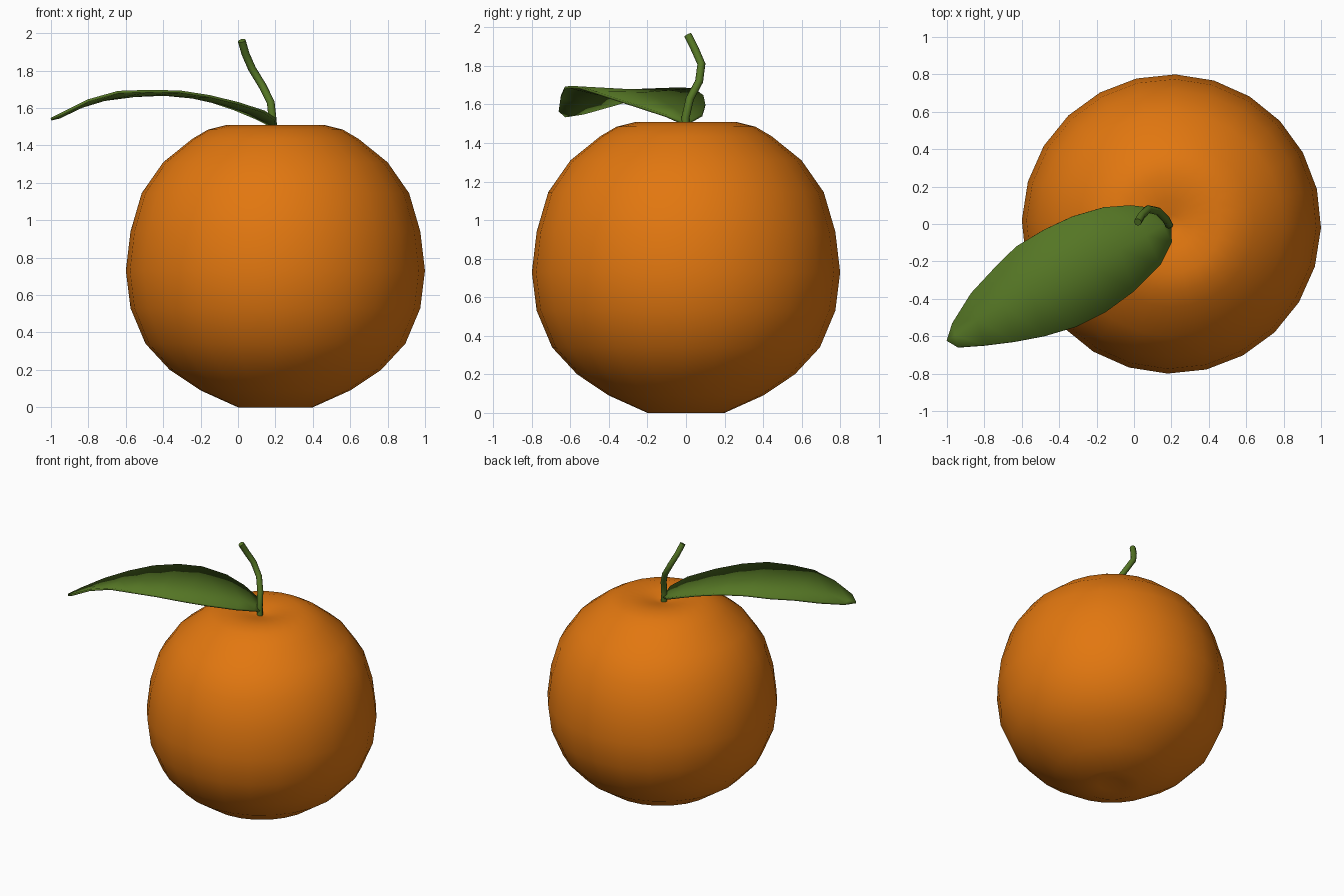
import bpy, bmesh, math
from mathutils import Vector

if "Cube" in bpy.data.objects:
    bpy.data.objects.remove(bpy.data.objects["Cube"])


def material(name, rgb):
    m = bpy.data.materials.new(name)
    m.diffuse_color = (*rgb, 1)
    m.use_nodes = True
    m.node_tree.nodes["Principled BSDF"].inputs["Base Color"].default_value = m.diffuse_color
    return m


ORANGE = material("orange peel", (0.76, 0.185, 0.005))
GREEN = material("leaf green", (0.09, 0.18, 0.018))


def finish(name, bm, mat, angle=60):
    bmesh.ops.recalc_face_normals(bm, faces=bm.faces)
    me = bpy.data.meshes.new(name)
    bm.to_mesh(me)
    bm.free()
    ob = bpy.data.objects.new(name, me)
    bpy.context.collection.objects.link(ob)
    me.materials.append(mat)
    bpy.ops.object.select_all(action='DESELECT')
    ob.select_set(True)
    bpy.context.view_layer.objects.active = ob
    bpy.ops.object.shade_smooth_by_angle(angle=math.radians(angle))
    return ob


def bridge(bm, rings):
    for a, b in zip(rings, rings[1:]):
        n = len(a)
        for i in range(n):
            bm.faces.new((a[i], a[(i + 1) % n], b[(i + 1) % n], b[i]))


def fan(bm, ring, tip):
    v = bm.verts.new(tip)
    for i in range(len(ring)):
        bm.faces.new((ring[i], ring[(i + 1) % len(ring)], v))


# Fruit: 24-sided lathe with dimples at both poles
profile = [(.09, .008), (.2, .0), (.4, .09), (.565, .2), (.695, .34),
           (.775, .53), (.8, .73), (.775, .94), (.715, 1.145), (.6, 1.31),
           (.445, 1.435), (.36, 1.485), (.26, 1.51), (.13, 1.495), (.05, 1.475)]
bm = bmesh.new()
rings = []
for r, z in profile:
    angles = [math.radians(15 * i - 1.5) for i in range(24)]
    rings.append([bm.verts.new((.2 + r * math.cos(a), r * math.sin(a), z)) for a in angles])
bridge(bm, rings)
fan(bm, rings[0], (.2, 0, .02))
fan(bm, rings[-1], (.2, 0, 1.465))
finish("fruit", bm, ORANGE, 180)

# Stem: curved tube
path = [Vector(p) for p in [(.188, -.005, 1.46), (.186, -.003, 1.53), (.175, .02, 1.63),
                            (.13, .068, 1.72), (.075, .08, 1.81), (.04, .045, 1.89),
                            (.02, .01, 1.96)]]
bm = bmesh.new()
rings = []
for i, p in enumerate(path):
    d = (path[min(i + 1, len(path) - 1)] - path[max(i - 1, 0)]).normalized()
    u = d.cross(Vector((0, 1, 0))).normalized()
    w = d.cross(u)
    rings.append([bm.verts.new(p + .021 * (u * math.cos(k * math.pi / 4) + w * math.sin(k * math.pi / 4)))
                  for k in range(8)])
bridge(bm, rings)
bm.faces.new(rings[0])
bm.faces.new(rings[-1])
finish("stem", bm, GREEN)

# Leaf: arched blade from paired edge points, with a shallow midrib fold
near = [(.2, -.1, 1.54), (.14, -.22, 1.58), (0, -.36, 1.625), (-.15, -.47, 1.662),
        (-.31, -.55, 1.687), (-.48, -.6, 1.69), (-.64, -.63, 1.685), (-.8, -.65, 1.64),
        (-.94, -.66, 1.57)]
far = [(.1, .085, 1.545), (-.02, .1, 1.595), (-.16, .09, 1.642), (-.33, .04, 1.677),
       (-.48, -.03, 1.682), (-.63, -.12, 1.665), (-.75, -.24, 1.64), (-.87, -.37, 1.6),
       (-.97, -.53, 1.555)]
bm = bmesh.new()
rows = []
for a, b in zip(near, far):
    a, b = Vector(a), Vector(b)
    mid = (a + b) / 2 - Vector((0, 0, .012))
    rows.append([bm.verts.new(p) for p in (a, mid, b)])
for p, q in zip(rows, rows[1:]):
    for i in range(2):
        bm.faces.new((p[i], p[i + 1], q[i + 1], q[i]))
for row, tip in ((rows[0], (.195, 0, 1.495)), (rows[-1], (-1, -.625, 1.54))):
    v = bm.verts.new(tip)
    for i in range(2):
        bm.faces.new((row[i], row[i + 1], v))
leaf = finish("leaf", bm, GREEN)
mod = leaf.modifiers.new("thickness", 'SOLIDIFY')
mod.thickness = .014
mod.offset = 0
